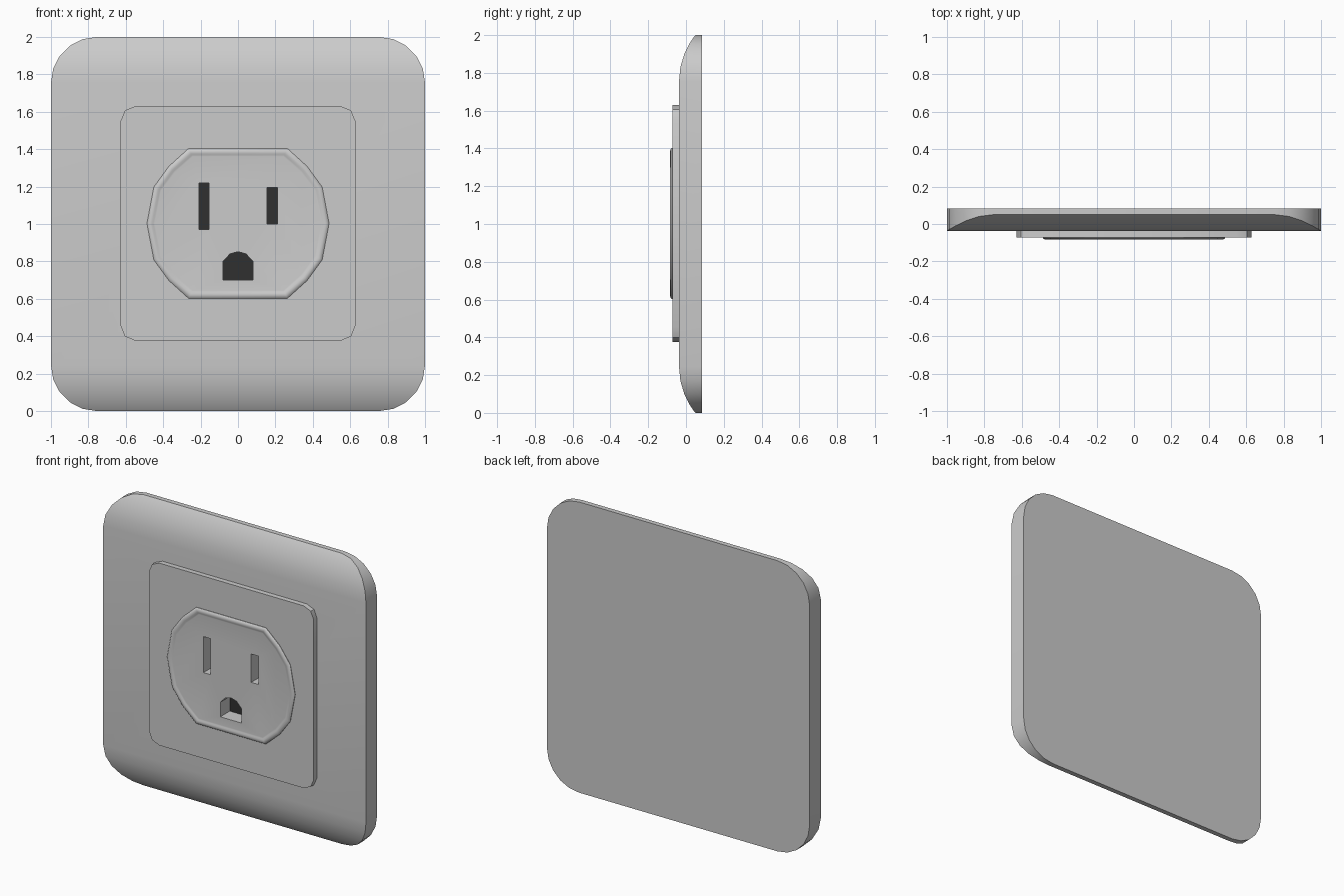
import bpy, bmesh
from math import sin, cos, pi, sqrt, radians

if "Cube" in bpy.data.objects:
    bpy.data.objects.remove(bpy.data.objects["Cube"])


def loft(name, rings):
    """Bridge equal-sized point rings and cap both ends."""
    bm = bmesh.new()
    vs = [[bm.verts.new(p) for p in ring] for ring in rings]
    n = len(vs[0])
    for a, b in zip(vs, vs[1:]):
        for i in range(n):
            j = (i + 1) % n
            bm.faces.new((a[i], a[j], b[j], b[i]))
    bm.faces.new(vs[0])
    bm.faces.new(vs[-1])
    bmesh.ops.recalc_face_normals(bm, faces=bm.faces)
    me = bpy.data.meshes.new(name)
    bm.to_mesh(me)
    bm.free()
    ob = bpy.data.objects.new(name, me)
    bpy.context.collection.objects.link(ob)
    return ob


def ring(outline, y, inset=0.0, half=(1, 1), zc=0.0):
    """Outline in xz placed at depth y, shrunk about its centre by inset."""
    return [(x * (1 - inset / half[0]), y, zc + z * (1 - inset / half[1])) for x, z in outline]


# Wall plate: rounded corners, front curving back at top and bottom
R, FRONT, BACK, ARC = 0.245, -0.037, 0.084, 0.39
rows = []
for i in range(6):
    t = i * pi / 10
    d = R * cos(t)
    rows.append((R - d, 1 - R + R * sin(t), FRONT + ARC - sqrt(ARC * ARC - d * d)))
rows += [(2 - z, w, y) for z, w, y in reversed(rows)]
plate = loft("wall_plate", [[(-w, y, z), (w, y, z), (w, BACK, z), (-w, BACK, z)]
                            for z, w, y in rows])

# Raised square insert
r, h = 0.078, 0.627
square = []
for q, (sx, sz) in enumerate([(1, 1), (-1, 1), (-1, -1), (1, -1)]):
    for k in range(3):
        a = q * pi / 2 + k * pi / 4
        square.append((sx * (h - r) + r * cos(a), sz * (h - r) + r * sin(a)))
insert = loft("square_insert", [ring(square, y, zc=1.003) for y in (-0.03, -0.072)])

# Socket face with a raised rounded rim
arc = [(0.265, -0.4), (0.37, -0.305), (0.45, -0.195), (0.487, 0),
       (0.45, 0.195), (0.37, 0.305), (0.265, 0.4)]
outline = arc + [(-x, z) for x, z in reversed(arc)]
rim = [(0, -0.06), (0, -0.075), (0.006, -0.081), (0.016, -0.084),
       (0.026, -0.083), (0.034, -0.079), (0.042, -0.078)]
socket = loft("socket_face", [ring(outline, y, k, (0.487, 0.4), 1.003) for k, y in rim])

# Pin openings cut through the parts, with dark floors
def box(x0, x1, z0, z1):
    return [(x0, z0), (x1, z0), (x1, z1), (x0, z1)]

openings = {
    "left_slot": box(-0.208, -0.155, 0.97, 1.218),
    "right_slot": box(0.155, 0.21, 1.0, 1.195),
    "ground_hole": [(-0.08, 0.70), (0.08, 0.70), (0.08, 0.80), (0.043, 0.84),
                    (0, 0.852), (-0.043, 0.84), (-0.08, 0.80)],
}
dark = bpy.data.materials.new("dark_floor")
dark.diffuse_color = (0.03, 0.03, 0.03, 1)
dark.use_nodes = True
dark.node_tree.nodes["Principled BSDF"].inputs["Base Color"].default_value = dark.diffuse_color
for name, shape in openings.items():
    cutter = loft(name + "_cutter", [ring(shape, y) for y in (-0.2, 0.03)])
    for ob in (plate, insert, socket):
        mod = ob.modifiers.new(name, 'BOOLEAN')
        mod.operation, mod.solver, mod.object = 'DIFFERENCE', 'EXACT', cutter
        bpy.context.view_layer.objects.active = ob
        bpy.ops.object.modifier_apply(modifier=name)
    bpy.data.objects.remove(cutter)
    floor = loft(name + "_floor", [ring(shape, y) for y in (0.025, 0.04)])
    floor.data.materials.append(dark)

# Smooth shading with sharp edges kept
for ob in (plate, insert, socket):
    bpy.ops.object.select_all(action='DESELECT')
    ob.select_set(True)
    bpy.context.view_layer.objects.active = ob
    bpy.ops.object.shade_smooth_by_angle(angle=radians(32))
